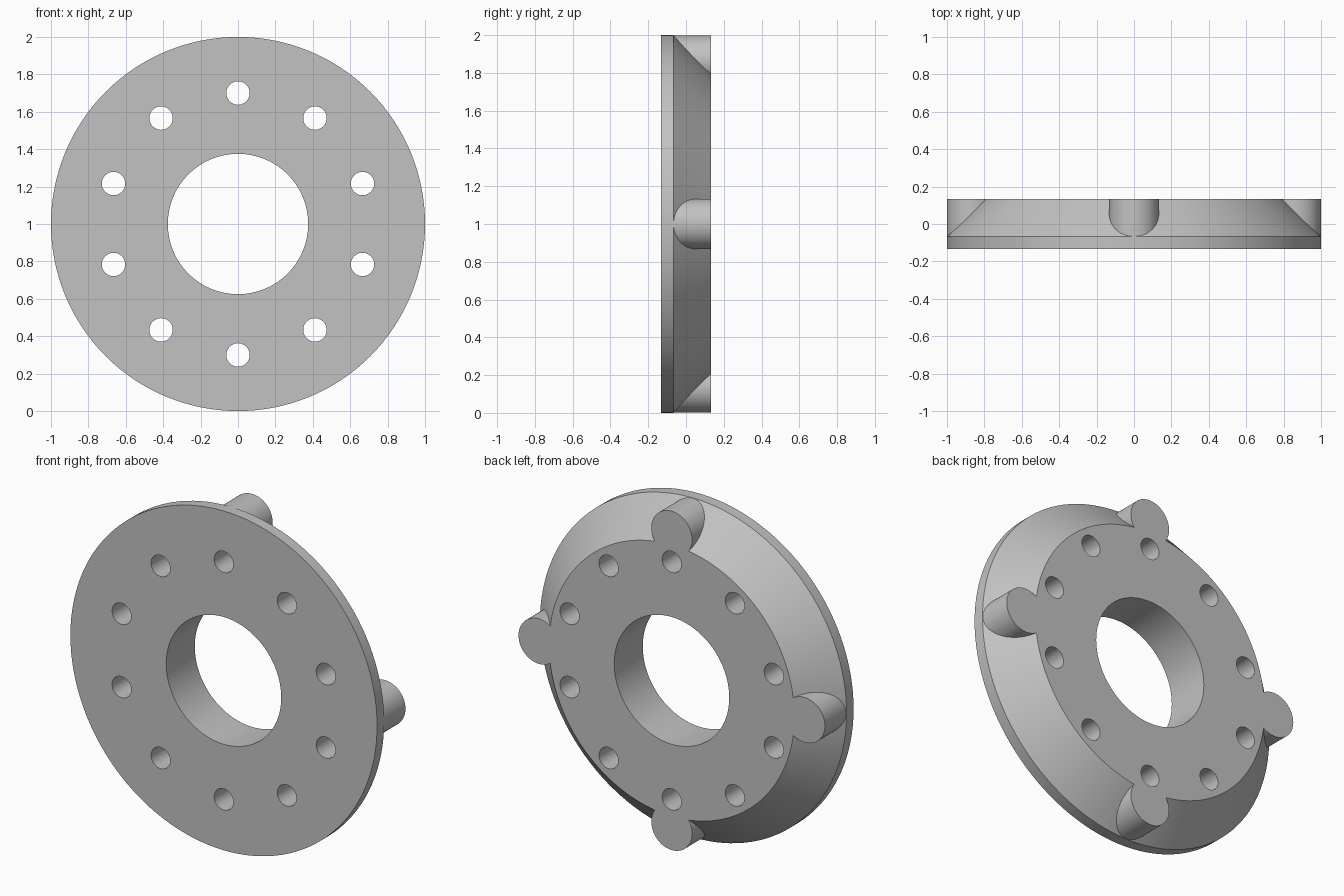
import bpy
import bmesh
from math import pi, cos, sin, radians
from mathutils import Matrix, Vector

cube = bpy.data.objects.get("Cube")
if cube:
    bpy.data.objects.remove(cube, do_unlink=True)

HALF = 0.133          # half thickness
CENTRE = Vector((0, 0, 1))

steel = bpy.data.materials.new("steel_grey")
steel.use_nodes = True
colour = (0.54, 0.54, 0.54, 1)
steel.diffuse_color = colour
steel.node_tree.nodes["Principled BSDF"].inputs["Base Color"].default_value = colour


def make_object(name, bm):
    bmesh.ops.recalc_face_normals(bm, faces=bm.faces)
    mesh = bpy.data.meshes.new(name)
    bm.to_mesh(mesh)
    bm.free()
    mesh.materials.append(steel)
    obj = bpy.data.objects.new(name, mesh)
    bpy.context.collection.objects.link(obj)
    return obj


def cylinder_ring(name, count, ring_radius, radius, y0, y1):
    """Cylinders along y, evenly spaced on a circle that starts at the top."""
    bm = bmesh.new()
    for i in range(count):
        a = pi / 2 + i * 2 * pi / count
        spot = Vector((ring_radius * cos(a), (y0 + y1) / 2, ring_radius * sin(a)))
        bmesh.ops.create_cone(
            bm, cap_ends=True, segments=64, radius1=radius, radius2=radius,
            depth=y1 - y0,
            matrix=Matrix.Translation(CENTRE + spot) @ Matrix.Rotation(pi / 2, 4, "X"))
    return make_object(name, bm)


# Flanged disc with a conical back and a central bore, turned from a profile
profile = [(0.375, -HALF), (1, -HALF), (1, -0.067), (0.8, HALF), (0.375, HALF)]
bm = bmesh.new()
verts = [bm.verts.new((r, y, 1)) for r, y in profile]
edges = [bm.edges.new((v, verts[i - 1])) for i, v in enumerate(verts)]
bmesh.ops.spin(bm, geom=verts + edges, cent=CENTRE, axis=(0, 1, 0),
               angle=2 * pi, steps=128, use_merge=True)
bmesh.ops.remove_doubles(bm, verts=bm.verts, dist=0.0001)
disc = make_object("flanged_disc", bm)

# Four rear pegs joined on, then ten bolt holes cut through everything
pegs = cylinder_ring("rear_pegs", 4, 0.866, 0.133, -0.1, HALF)
holes = cylinder_ring("bolt_hole_cutters", 10, 0.7, 0.0625, -0.3, 0.3)
holes.hide_render = True

bpy.context.view_layer.objects.active = disc
disc.select_set(True)
for helper, operation in ((pegs, "UNION"), (holes, "DIFFERENCE")):
    mod = disc.modifiers.new(helper.name, "BOOLEAN")
    mod.object = helper
    mod.operation = operation
    mod.solver = "EXACT"
    bpy.ops.object.modifier_apply(modifier=mod.name)
    bpy.data.objects.remove(helper, do_unlink=True)

bpy.ops.object.shade_smooth_by_angle(angle=radians(30))
